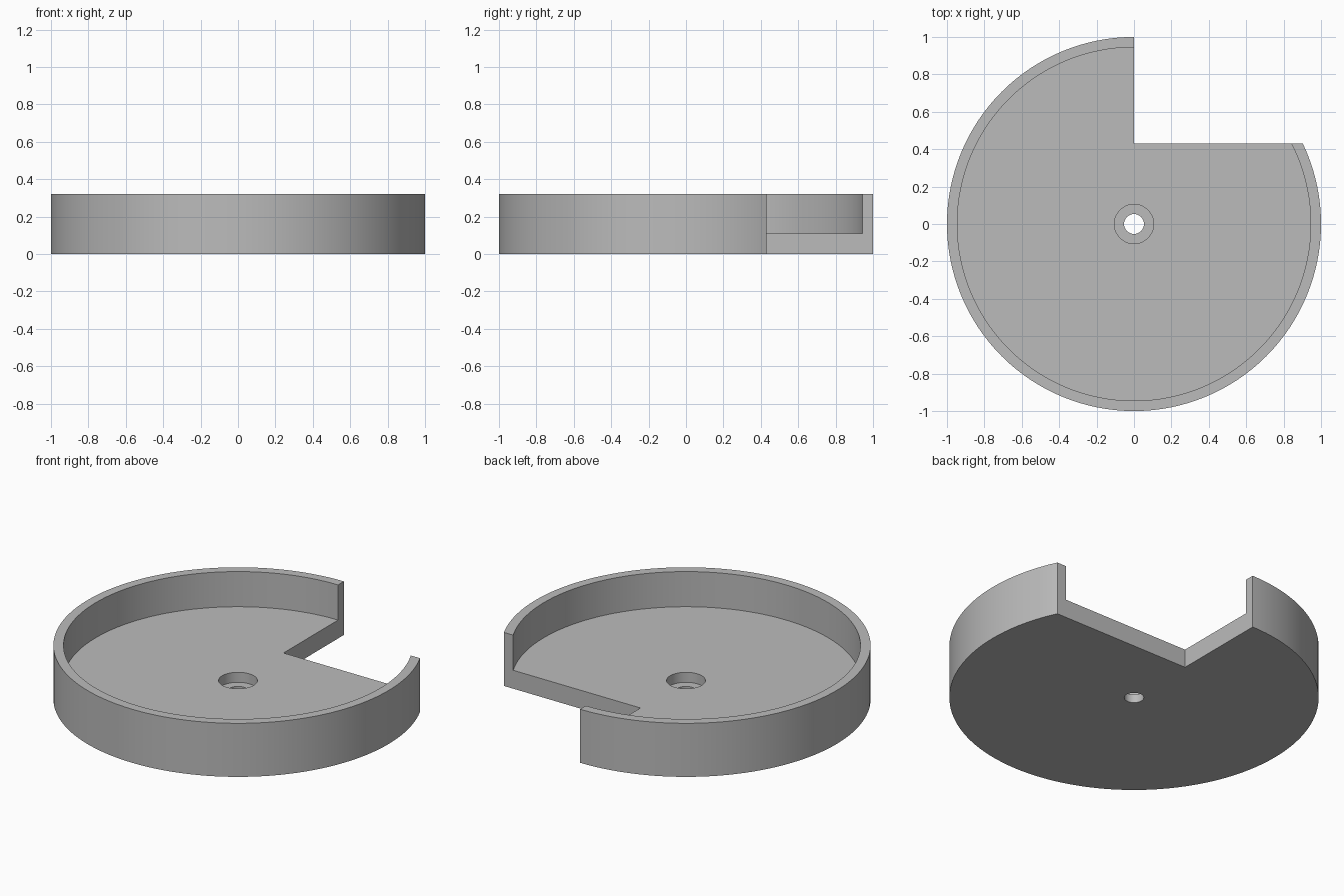
import bpy, bmesh, math
from mathutils import Matrix

cube = bpy.data.objects.get("Cube")
if cube:
    bpy.data.objects.remove(cube, do_unlink=True)

SEGMENTS = 128
HEIGHT = 0.32
NOTCH_Y = 0.43

grey = bpy.data.materials.new("plain grey")
grey.use_nodes = True
colour = (0.5, 0.5, 0.5, 1)
grey.diffuse_color = colour
grey.node_tree.nodes["Principled BSDF"].inputs["Base Color"].default_value = colour


def add_object(name, bm):
    bmesh.ops.recalc_face_normals(bm, faces=bm.faces)
    mesh = bpy.data.meshes.new(name)
    bm.to_mesh(mesh)
    bm.free()
    mesh.materials.append(grey)
    obj = bpy.data.objects.new(name, mesh)
    bpy.context.collection.objects.link(obj)
    return obj


# Round tray: wall, floor, counterbore and through hole in one turned profile
profile = [(0.053, 0), (1, 0), (1, HEIGHT), (0.945, HEIGHT),
           (0.945, 0.11), (0.105, 0.11), (0.105, 0.05), (0.053, 0.05)]
bm = bmesh.new()
verts = [bm.verts.new((r, 0, z)) for r, z in profile]
edges = [bm.edges.new((v, verts[i - 1])) for i, v in enumerate(verts)]
bmesh.ops.spin(bm, geom=verts + edges, cent=(0, 0, 0), axis=(0, 0, 1),
               angle=math.tau, steps=SEGMENTS, use_merge=True)
bmesh.ops.remove_doubles(bm, verts=bm.verts, dist=0.0001)
tray = add_object("round_tray", bm)

# Corner notch through the wall and floor at the back left
bm = bmesh.new()
bmesh.ops.create_cube(bm, size=2, matrix=Matrix.Translation((1, NOTCH_Y + 1, 0)))
cutter = add_object("notch_cutter", bm)
cutter.hide_render = True
cutter.hide_set(True)

cut = tray.modifiers.new("notch", 'BOOLEAN')
cut.operation = 'DIFFERENCE'
cut.solver = 'EXACT'
cut.object = cutter
bpy.context.view_layer.objects.active = tray
tray.select_set(True)
bpy.ops.object.modifier_apply(modifier=cut.name)
bpy.data.objects.remove(cutter, do_unlink=True)
bpy.ops.object.shade_smooth_by_angle(angle=math.radians(30))
